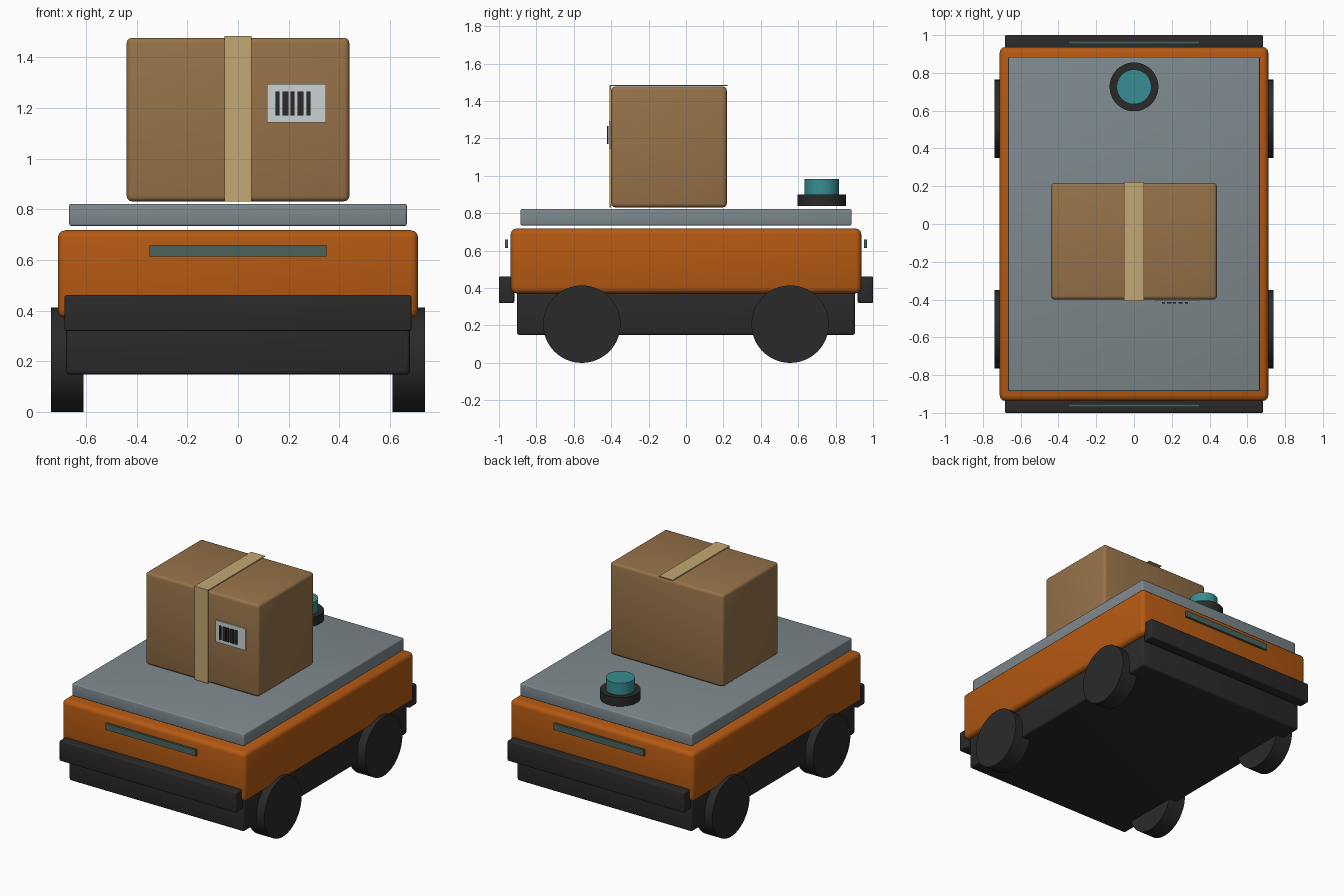
import bpy, math

if "Cube" in bpy.data.objects:
    bpy.data.objects.remove(bpy.data.objects["Cube"])


def material(name, rgb):
    m = bpy.data.materials.new(name)
    m.diffuse_color = (*rgb, 1)
    m.use_nodes = True
    m.node_tree.nodes["Principled BSDF"].inputs["Base Color"].default_value = m.diffuse_color
    return m


ORANGE = material("orange paint", (0.46, 0.10, 0.006))
DARK = material("black rubber", (0.023, 0.023, 0.023))
GREY = material("deck grey", (0.207, 0.247, 0.267))
CARD = material("cardboard", (0.307, 0.168, 0.066))
TAPE = material("packing tape", (0.54, 0.39, 0.168))
LABEL = material("label white", (0.60, 0.65, 0.65))
TEAL = material("sensor teal", (0.038, 0.27, 0.29))
LAMP = material("lamp green", (0.067, 0.126, 0.108))


def finish(name, mat, bevel, segments=3):
    ob = bpy.context.object
    ob.name = name
    ob.data.materials.append(mat)
    if bevel:
        mod = ob.modifiers.new("bevel", 'BEVEL')
        mod.width, mod.segments = bevel, segments
        mod.limit_method = 'ANGLE'
        bpy.ops.object.modifier_apply(modifier="bevel")
    bpy.ops.object.shade_smooth_by_angle(angle=math.radians(35))
    return ob


def box(name, x, y, z, mat, bevel=0.0):
    """Box from (min, max) ranges."""
    bpy.ops.mesh.primitive_cube_add(size=1, location=[sum(r) / 2 for r in (x, y, z)])
    bpy.context.object.scale = [r[1] - r[0] for r in (x, y, z)]
    bpy.ops.object.transform_apply(location=False, rotation=False, scale=True)
    return finish(name, mat, bevel)


def cylinder(name, radius, depth, loc, mat, rot=(0, 0, 0)):
    bpy.ops.mesh.primitive_cylinder_add(vertices=64, radius=radius, depth=depth,
                                        location=loc, rotation=rot)
    return finish(name, mat, 0)


# Cart body
box("chassis", (-0.678, 0.678), (-0.904, 0.904), (0.148, 0.378), DARK, 0.015)
box("body", (-0.711, 0.711), (-0.937, 0.937), (0.372, 0.718), ORANGE, 0.03)
box("deck", (-0.666, 0.666), (-0.885, 0.885), (0.735, 0.822), GREY, 0.008)

# Bumpers and lamp strips at both ends
for end, s in (("front", -1), ("back", 1)):
    box(end + "_bumper", (-0.684, 0.684), sorted((s * 0.918, s * 1.0)), (0.32, 0.462), DARK, 0.008)
    box(end + "_lamp_strip", (-0.35, 0.35), sorted((s * 0.952, s * 0.968)), (0.615, 0.659), LAMP)

# Four wheels
for end, sy in (("front", -1), ("back", 1)):
    for side, sx in (("left", -1), ("right", 1)):
        cylinder(f"{end}_{side}_wheel", 0.207, 0.128, (sx * 0.674, sy * 0.557, 0.207),
                 DARK, (0, math.pi / 2, 0))

# Sensor turret
cylinder("sensor_base", 0.129, 0.062, (0, 0.726, 0.87), DARK)
cylinder("sensor_head", 0.092, 0.084, (0, 0.726, 0.942), TEAL)

# Parcel with tape, label and bars
box("parcel", (-0.439, 0.439), (-0.40, 0.218), (0.832, 1.477), CARD, 0.02)
box("front_tape", (-0.053, 0.053), (-0.408, -0.402), (0.832, 1.484), TAPE)
box("top_tape", (-0.053, 0.053), (-0.408, 0.222), (1.479, 1.485), TAPE)
box("label", (0.114, 0.347), (-0.413, -0.405), (1.143, 1.294), LABEL)
for i, (a, b) in enumerate([(0.148, 0.164), (0.176, 0.199), (0.207, 0.223),
                            (0.235, 0.258), (0.27, 0.286)]):
    box(f"label_bar_{i + 1}", (a, b), (-0.422, -0.414), (1.17, 1.266), DARK)
